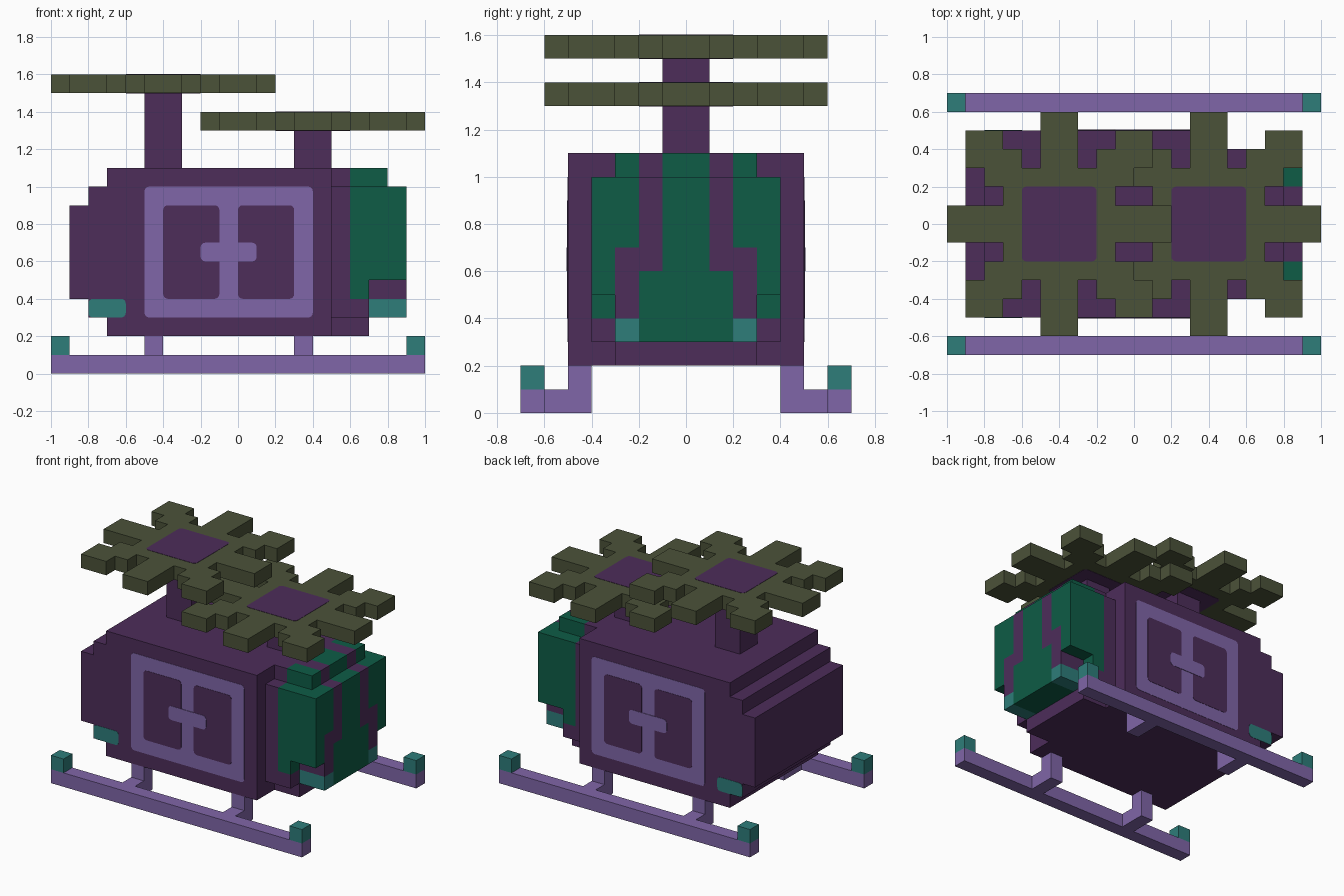
import bpy
import bmesh
from mathutils import Vector

GRID = 0.1  # every part sits on a grid of tenths

if "Cube" in bpy.data.objects:
    bpy.data.objects.remove(bpy.data.objects["Cube"], do_unlink=True)


def material(name, red, green, blue):
    def linear(c):
        c /= 255
        return c / 12.92 if c <= 0.04045 else ((c + 0.055) / 1.055) ** 2.4
    colour = (linear(red), linear(green), linear(blue), 1)
    mat = bpy.data.materials.new(name)
    mat.use_nodes = True
    mat.diffuse_color = colour
    mat.node_tree.nodes["Principled BSDF"].inputs["Base Color"].default_value = colour
    return mat


plum = material("dark plum", 77, 45, 90)
lilac = material("lilac", 128, 102, 168)
green = material("deep green", 14, 92, 70)
teal = material("teal", 46, 125, 122)
olive = material("olive", 75, 82, 57)


def finish(name, bm, mat):
    bmesh.ops.recalc_face_normals(bm, faces=bm.faces)
    mesh = bpy.data.meshes.new(name)
    bm.to_mesh(mesh)
    bm.free()
    mesh.materials.append(mat)
    obj = bpy.data.objects.new(name, mesh)
    bpy.context.collection.objects.link(obj)
    return obj


def add_box(bm, xs, ys, zs):
    """Box between grid limits; returns its vertices."""
    verts = bmesh.ops.create_cube(bm, size=1)["verts"]
    for v in verts:
        v.co = Vector([(a + b) / 2 + c * (b - a)
                       for (a, b), c in zip((xs, ys, zs), v.co)]) * GRID
    return verts


def boxes(name, mat, spans, mirror=False):
    """Object made of boxes, optionally repeated on the other side of y = 0."""
    bm = bmesh.new()
    for xs, ys, zs in spans:
        add_box(bm, xs, ys, zs)
        if mirror:
            add_box(bm, xs, (-ys[1], -ys[0]), zs)
    return finish(name, bm, mat)


def prism(name, mat, points, direction):
    """Extrude a closed outline along a direction."""
    bm = bmesh.new()
    face = bm.faces.new([bm.verts.new(Vector(p) * GRID) for p in points])
    moved = bmesh.ops.extrude_face_region(bm, geom=[face], use_keep_orig=True)
    verts = [g for g in moved["geom"] if isinstance(g, bmesh.types.BMVert)]
    bmesh.ops.translate(bm, verts=verts, vec=Vector(direction) * GRID)
    return finish(name, bm, mat)


def plate(name, mat, xs, ys, zs, axis):
    """Thin plate with rounded corners around its thin axis."""
    bm = bmesh.new()
    add_box(bm, xs, ys, zs)
    edges = [e for e in bm.edges
             if abs((e.verts[0].co - e.verts[1].co).normalized()[axis]) > 0.9]
    bmesh.ops.bevel(bm, geom=edges, offset=0.025, segments=4, profile=0.5,
                    affect="EDGES")
    return finish(name, bm, mat)


# Cabin with a stepped tail
cabin = [(-7, 2), (5, 2), (5, 11), (-7, 11), (-7, 10), (-8, 10), (-8, 9),
         (-9, 9), (-9, 4), (-8, 4), (-8, 3), (-7, 3)]
prism("cabin", plum, [(x, -5, z) for x, z in cabin], (0, 10, 0))

# Nose: collar, chin and colour bands
boxes("nose_collar", plum, [
    ((5, 6), (-4, 4), (3, 10)),
    ((5, 6), (-3, 3), (10, 11)),
    ((5, 7), (-3, 3), (2, 3)),
    ((6, 7), (-4, 4), (3, 4)),
])
boxes("nose_window_posts", plum, [
    ((6, 9), (1, 2), (6, 10)),
    ((6, 8), (1, 2), (10, 11)),
    ((7, 9), (2, 3), (4, 7)),
], mirror=True)
boxes("nose_center_window", green, [
    ((6, 9), (-1, 1), (6, 10)),
    ((6, 8), (-1, 1), (10, 11)),
    ((7, 9), (-2, 2), (3, 6)),
])
boxes("nose_side_windows", green, [
    ((6, 9), (3, 4), (5, 10)),
    ((6, 9), (2, 3), (7, 10)),
    ((6, 8), (2, 3), (10, 11)),
    ((6, 7), (3, 4), (4, 5)),
], mirror=True)
boxes("nose_lights", teal, [((7, 9), (2, 3), (3, 4))], mirror=True)

# Side doors and tail lights as thin plates
for side, sign in (("left", 1), ("right", -1)):
    def skin(height):
        return tuple(sorted((sign * 4.99, sign * (5 + height))))
    plate(f"door_frame_{side}", lilac, (-5, 4), skin(0.02), (3, 10), 1)
    for part, xs in (("rear", (-4, -1)), ("fore", (0, 3))):
        plate(f"door_panel_{part}_{side}", plum, xs, skin(0.04), (4, 9), 1)
    plate(f"door_handle_{side}", lilac, (-2, 1), skin(0.06), (6, 7), 1)
    plate(f"tail_light_{side}", teal, (-8, -6), skin(0.02), (3, 4), 1)

# Rotors: one quarter of the outline turned four times, on square masts
quarter = [(6, -1), (6, 1), (3, 1), (3, 2), (4, 2), (4, 3), (5, 3), (5, 5),
           (3, 5), (3, 4), (2, 4), (2, 3), (1, 3)]
for label, cx, z in (("rear", -4, 15), ("fore", 4, 13)):
    outline, arm = [], quarter
    for turn in range(4):
        outline += [(cx + x, y, z) for x, y in arm]
        arm = [(-y, x) for x, y in arm]
    prism(f"rotor_{label}", olive, outline, (0, 0, 1))
    boxes(f"rotor_mast_{label}", plum, [((cx - 1, cx + 1), (-1, 1), (11, z))])
    for face, zs in (("top", (z + 0.99, z + 1.02)), ("under", (z - 0.02, z + 0.01))):
        plate(f"rotor_hub_{label}_{face}", plum, (cx - 2, cx + 2), (-2, 2), zs, 2)

# Landing skids with struts and teal tips
boxes("skids", lilac, [((-10, 10), (6, 7), (0, 1))], mirror=True)
boxes("skid_struts", lilac, [
    (xs, ys, zs) for xs in ((-5, -4), (3, 4))
    for ys, zs in (((4, 6), (0, 1)), ((4, 5), (1, 2)))
], mirror=True)
boxes("skid_tips", teal, [
    (xs, (6, 7), (1, 2)) for xs in ((-10, -9), (9, 10))
], mirror=True)
